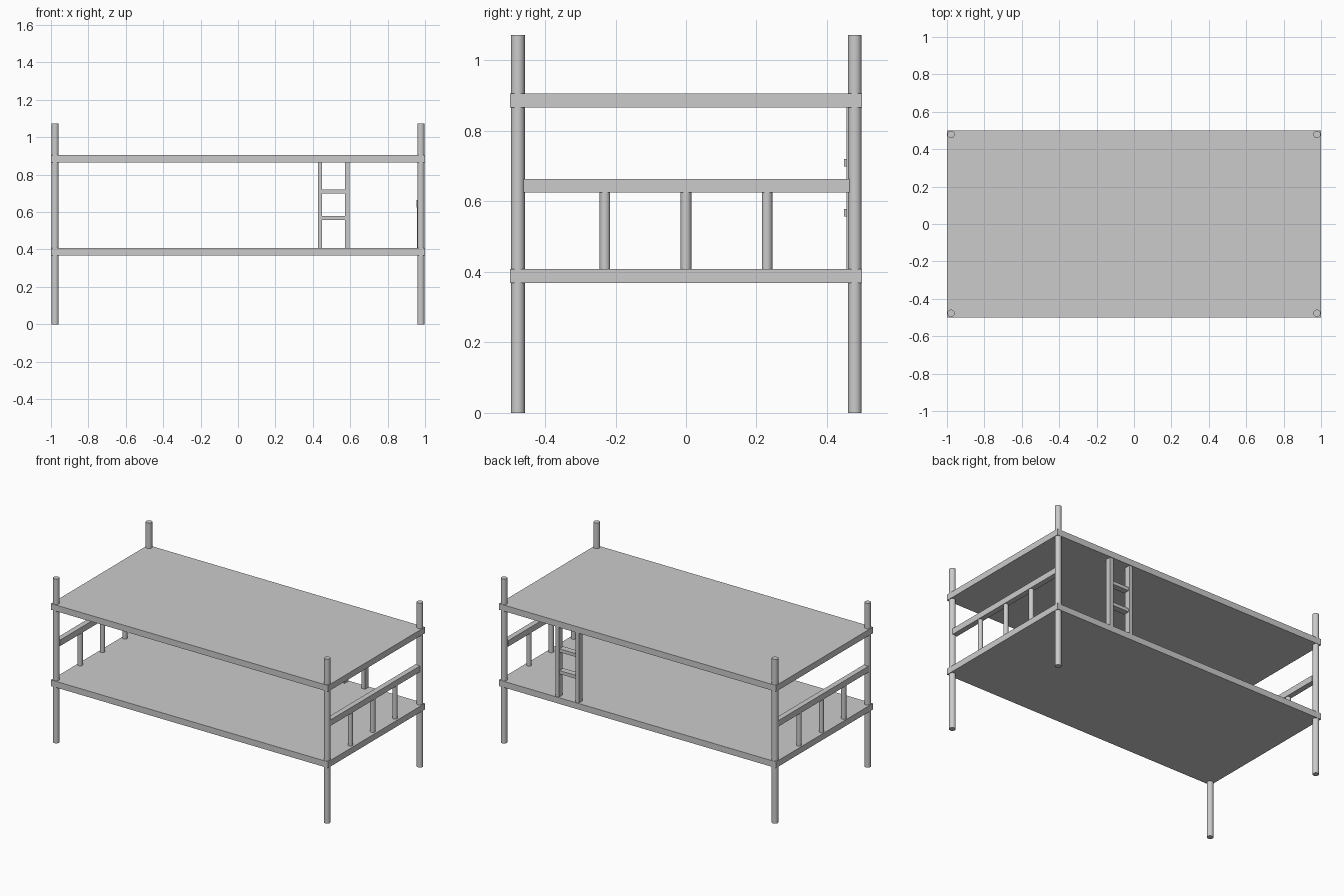
import bpy
import math

if "Cube" in bpy.data.objects:
    bpy.data.objects.remove(bpy.data.objects["Cube"])


def box(name, x0, x1, y0, y1, z0, z1):
    bpy.ops.mesh.primitive_cube_add(size=1, location=((x0 + x1) / 2, (y0 + y1) / 2, (z0 + z1) / 2))
    ob = bpy.context.object
    ob.name = name
    ob.scale = (x1 - x0, y1 - y0, z1 - z0)
    bpy.ops.object.transform_apply(location=False, rotation=False, scale=True)
    return ob


def rod(name, x, y, z0, z1, r):
    bpy.ops.mesh.primitive_cylinder_add(vertices=32, radius=r, depth=z1 - z0,
                                        location=(x, y, (z0 + z1) / 2))
    bpy.context.object.name = name
    bpy.ops.object.shade_smooth_by_angle(angle=math.radians(30))


# Two bunk decks
box("lower_deck", -1, 1, -0.5, 0.5, 0.368, 0.408)
box("upper_deck", -1, 1, -0.5, 0.5, 0.866, 0.906)

# Corner posts
for x in (-0.978, 0.978):
    for y in (-0.477, 0.479):
        rod("corner_post", x, y, 0, 1.072, 0.0195)

# End guard rails with balusters
for x0, x1 in ((-0.995, -0.96), (0.955, 0.99)):
    box("end_rail", x0, x1, -0.465, 0.467, 0.625, 0.664)
    for y in (-0.23, 0, 0.23):
        rod("end_baluster", (x0 + x1) / 2, y, 0.405, 0.63, 0.015)

# Ladder at the back: two uprights and two rungs
for x0, x1 in ((0.427, 0.45), (0.571, 0.597)):
    box("ladder_upright", x0, x1, 0.456, 0.495, 0.405, 0.87)
for z in (0.568, 0.71):
    box("ladder_rung", 0.445, 0.575, 0.448, 0.488, z - 0.011, z + 0.011)
